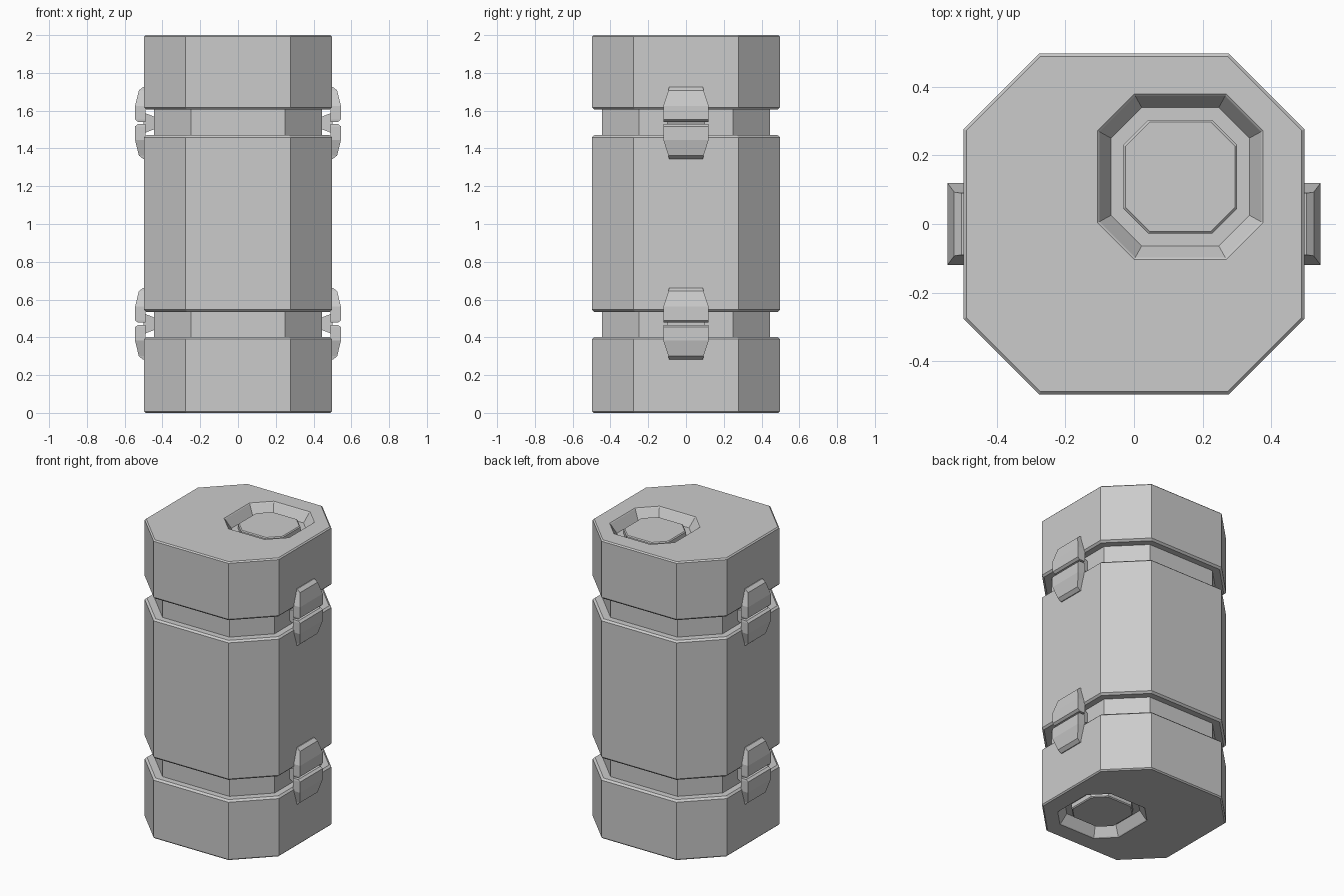
import bpy
import bmesh

cube = bpy.data.objects.get("Cube")
if cube:
    bpy.data.objects.remove(cube)

grey = bpy.data.materials.new("plain grey")
grey.use_nodes = True
grey.diffuse_color = (0.6, 0.6, 0.6, 1)
grey.node_tree.nodes["Principled BSDF"].inputs["Base Color"].default_value = (0.6, 0.6, 0.6, 1)

RATIO = 0.557   # corner position along each side of the chamfered square
HALF = 0.4975   # half width of the canister
BEVEL = 0.008


def octagon(half, z, cx=0, cy=0):
    c = half * RATIO
    plan = [(half, -c), (half, c), (c, half), (-c, half),
            (-half, c), (-half, -c), (-c, -half), (c, -half)]
    return [(cx + x, cy + y, z) for x, y in plan]


def loft(name, rings):
    """Skin a stack of matching rings and close both ends."""
    bm = bmesh.new()
    loops = [[bm.verts.new(p) for p in ring] for ring in rings]
    count = len(loops[0])
    for a, b in zip(loops, loops[1:]):
        for i in range(count):
            j = (i + 1) % count
            bm.faces.new((a[i], a[j], b[j], b[i]))
    bm.faces.new(loops[0][::-1])
    bm.faces.new(loops[-1])
    bmesh.ops.recalc_face_normals(bm, faces=bm.faces)
    mesh = bpy.data.meshes.new(name)
    bm.to_mesh(mesh)
    bm.free()
    mesh.materials.append(grey)
    obj = bpy.data.objects.new(name, mesh)
    bpy.context.collection.objects.link(obj)
    return obj


def cap(name, height, end_z, side):
    """Cap with an off-centre recessed plug; side is 1 for top, -1 for bottom."""
    # half width, depth below the end face, whether centred on the plug
    steps = [(HALF - 0.012, height, 0), (HALF, height - 0.012, 0),
             (HALF, BEVEL, 0), (HALF - BEVEL, 0, 0),
             (0.241, 0, 1), (0.236, 0.005, 1), (0.202, 0.065, 1),
             (0.166, 0.065, 1), (0.166, 0.036, 1), (0.160, 0.03, 1)]
    return loft(name, [octagon(h, end_z - side * d, 0.135 * on, 0.138 * on * side)
                       for h, d, on in steps])


def clasp_half(name, side, centre, way):
    """Curved tapering latch plate; way is 1 for upper, -1 for lower."""
    # distance from the split, outer x, half width
    steps = [(0.006, 0.53, 0.118), (0.018, 0.545, 0.12), (0.09, 0.545, 0.12),
             (0.172, 0.525, 0.093), (0.19, 0.503, 0.09)]
    inner = 0.49
    return loft(name, [[(side * x, y, centre + way * d) for x, y in
                        ((inner, -w), (out, -w), (out, w), (inner, w))]
                       for d, out, w in steps])


# Main shell, inner core and caps
loft("body_shell", [octagon(h, z) for h, z in (
    (HALF - 0.012, 0.535), (HALF, 0.547), (HALF, 1.459), (HALF - 0.012, 1.47))])
loft("inner_core", [octagon(0.445, z) for z in (0.35, 1.65)])
cap("top_cap", 0.395, 2.0, 1)
cap("bottom_cap", 0.403, 0.0, -1)

# Clasps across both grooves on either side
for level, centre in (("upper", 1.535), ("lower", 0.472)):
    for hand, side in (("left", 1), ("right", -1)):
        base = f"{level}_{hand}_clasp"
        clasp_half(base + "_top", side, centre, 1)
        clasp_half(base + "_bottom", side, centre, -1)
        # Post joining the plates to the core
        loft(base + "_post", [[(side * x, y, centre + z) for y, z in
                               ((-w, -h), (w, -h), (w, h), (-w, h))]
                              for x, w, h in ((0.435, 0.09, 0.03), (0.5, 0.1, 0.055))])
